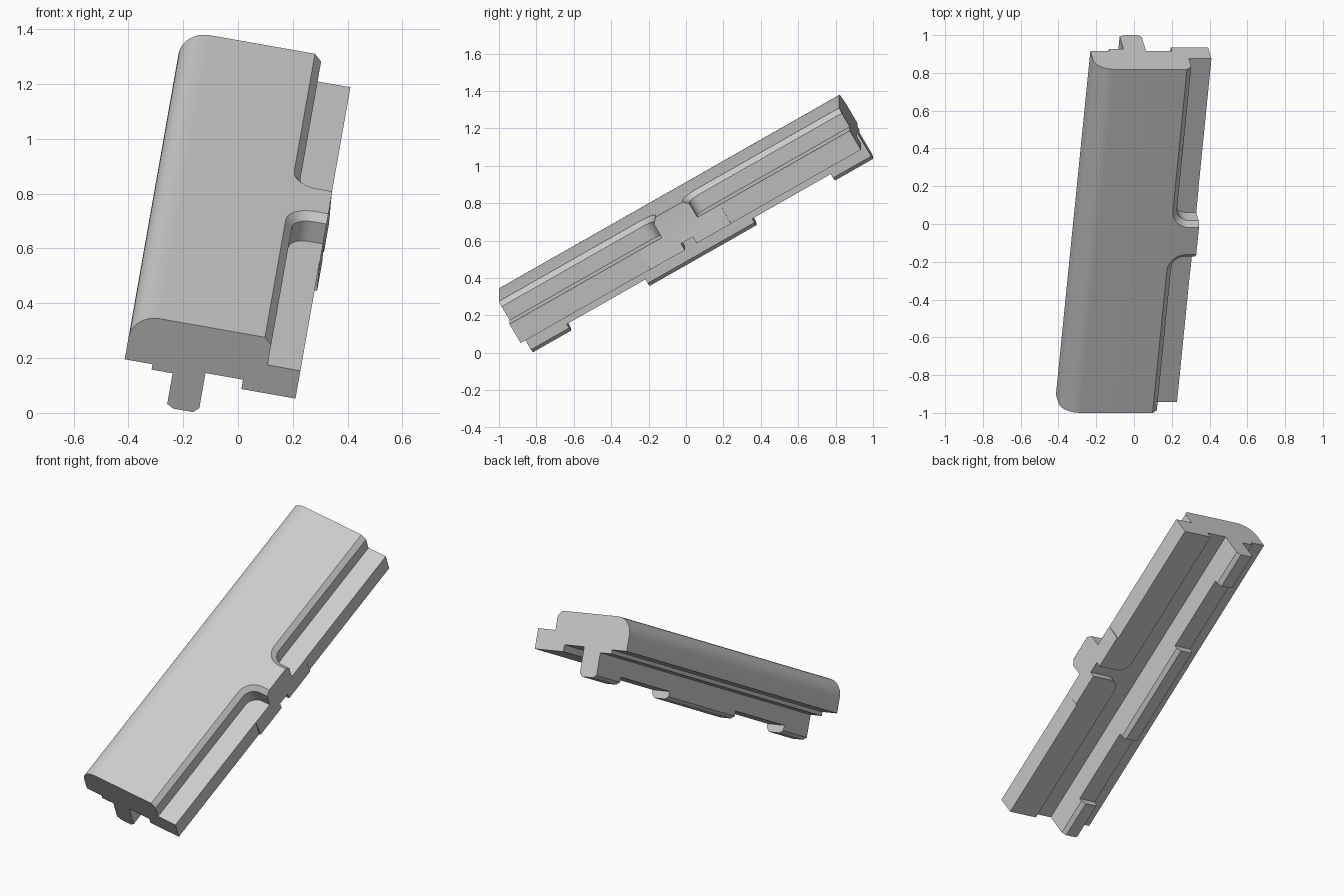
import bpy, bmesh, math
from mathutils import Matrix

if "Cube" in bpy.data.objects:
    bpy.data.objects.remove(bpy.data.objects["Cube"], do_unlink=True)

HALF = 1.05          # half length of the rail
END = HALF + 0.2     # where cutters stop, past the rail's ends
TILT = Matrix.Rotation(math.radians(10), 4, 'Y') @ Matrix.Rotation(math.radians(30), 4, 'X')
PLACE = TILT @ Matrix.Translation((0, 0.3285, 0))

grey = bpy.data.materials.new("mid_grey")
grey.use_nodes = True
grey.diffuse_color = (0.6, 0.6, 0.6, 1)
grey.node_tree.nodes["Principled BSDF"].inputs["Base Color"].default_value = (0.6, 0.6, 0.6, 1)


def arc(cx, cy, r, a0, a1, n=8):
    """Points on an arc, angles in degrees."""
    steps = [math.radians(a0 + (a1 - a0) * i / n) for i in range(n + 1)]
    return [(cx + r * math.cos(a), cy + r * math.sin(a)) for a in steps]


def loft(name, rings):
    """Closed solid through a list of equal-sized rings of 3D points."""
    bm = bmesh.new()
    loops = [[bm.verts.new(p) for p in ring] for ring in rings]
    n = len(loops[0])
    for a, b in zip(loops, loops[1:]):
        for i in range(n):
            j = (i + 1) % n
            bm.faces.new((a[i], a[j], b[j], b[i]))
    bm.faces.new(loops[0])
    bm.faces.new(loops[-1])
    bmesh.ops.recalc_face_normals(bm, faces=bm.faces)
    mesh = bpy.data.meshes.new(name)
    bm.to_mesh(mesh)
    bm.free()
    obj = bpy.data.objects.new(name, mesh)
    bpy.context.collection.objects.link(obj)
    return obj


def box(name, x0, x1, y0, y1, z0, z1):
    ring = [(x0, y0), (x1, y0), (x1, y1), (x0, y1)]
    return loft(name, [[(x, y, z) for x, y in ring] for z in (z0, z1)])


# Rail cross-section: rounded top edge, tenon below, flange on the right
section = arc(-0.341, 0.65, 0.1, 90, 180) + [
    (-0.441, 0.556), (-0.338, 0.556), (-0.338, 0.533), (-0.26, 0.533),
    (-0.26, 0.402), (-0.235, 0.387), (-0.163, 0.387), (-0.12, 0.43),
    (-0.12, 0.518), (0.207, 0.518), (0.1985, 0.637), (0.1985, 0.75)]
rail = loft("rail", [[(x, y, z) for x, z in section] for y in (-HALF, HALF)])
rail.data.materials.append(grey)

cutters = []

# Side recesses in front of and behind the boss, with chamfered rims
def recess(side):
    rings = []
    for z, off in ((0.637, 0), (0.722, 0), (0.75, 0.027), (0.778, 0.054)):
        x, y, r = 0.076 - off, -0.11 + off, 0.07 + off
        plan = arc(x + r, y - r, r, 180, 90) + [(0.5, y), (0.5, -END), (x, -END)]
        rings.append([(px, side * py, z) for px, py in plan])
    return loft("recess_cutter", rings)

# Underside channel beside the tenon, with a round-mouthed cross groove
r, g = 0.07, 0.037
mouth = arc(-0.003 + r, -g - r, r, 180, 90)
channel = [(-0.142, -END), (-0.003, -END)] + mouth + [(0.4, -g), (0.4, g)]
channel += [(x, -y) for x, y in reversed(mouth)] + [(-0.003, END), (-0.142, END)]
cutters.append(loft("channel_cutter", [[(x, y, z) for x, y in channel] for z in (0.3, 0.558)]))

for s in (-1, 1):
    cutters.append(recess(s))
    # Gaps between the tenon feet
    y0, y1 = sorted((s * 0.33, s * 0.815))
    cutters.append(box("foot_gap_cutter", -0.4, -0.05, y0, y1, 0.3, 0.432))
    # Trim leaving the flared side pad only at mid length
    y0, y1 = sorted((s * 0.248, s * END))
    cutters.append(box("side_trim_cutter", 0.1975, 0.4, y0, y1, 0.4, 0.7))

bpy.ops.object.select_all(action='DESELECT')
bpy.context.view_layer.objects.active = rail
rail.select_set(True)
for cutter in cutters:
    cutter.hide_render = True
    mod = rail.modifiers.new("cut", 'BOOLEAN')
    mod.operation = 'DIFFERENCE'
    mod.solver = 'EXACT'
    mod.object = cutter
    bpy.ops.object.modifier_apply(modifier=mod.name)
for cutter in cutters:
    bpy.data.objects.remove(cutter, do_unlink=True)

# Tilt the finished rail into place
rail.data.transform(PLACE)
rail.data.update()
bpy.ops.object.shade_smooth_by_angle(angle=math.radians(25))
